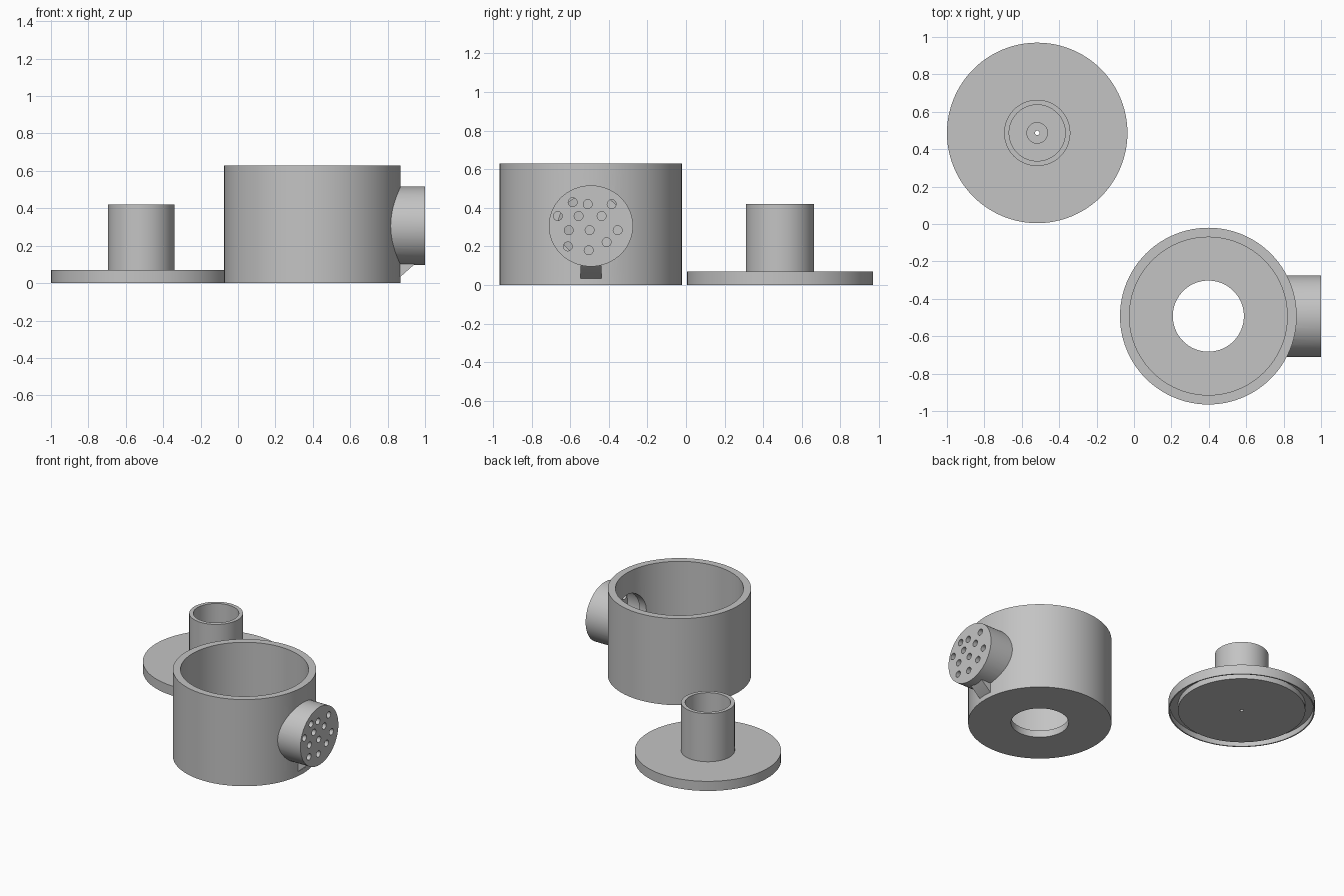
import bpy
import bmesh
import math
from mathutils import Matrix, Vector

if "Cube" in bpy.data.objects:
    bpy.data.objects.remove(bpy.data.objects["Cube"], do_unlink=True)

grey = bpy.data.materials.new("plain grey")
grey.use_nodes = True
grey.diffuse_color = (0.55, 0.55, 0.55, 1)
grey.node_tree.nodes["Principled BSDF"].inputs["Base Color"].default_value = (0.55, 0.55, 0.55, 1)


def add_object(name, bm):
    bmesh.ops.recalc_face_normals(bm, faces=bm.faces)
    mesh = bpy.data.meshes.new(name)
    bm.to_mesh(mesh)
    bm.free()
    mesh.materials.append(grey)
    obj = bpy.data.objects.new(name, mesh)
    bpy.context.collection.objects.link(obj)
    return obj


def revolve(name, profile, centre, steps=96):
    """Turn a closed (radius, height) profile around a vertical axis."""
    bm = bmesh.new()
    verts = [bm.verts.new((r, 0, z)) for r, z in profile]
    edges = [bm.edges.new((a, b)) for a, b in zip(verts, verts[1:] + verts[:1])]
    bmesh.ops.spin(bm, geom=verts + edges, cent=(0, 0, 0), axis=(0, 0, 1),
                   angle=math.tau, steps=steps, use_merge=False)
    bmesh.ops.remove_doubles(bm, verts=bm.verts, dist=0.0001)
    bmesh.ops.translate(bm, verts=bm.verts, vec=(*centre, 0))
    return add_object(name, bm)


def rod(name, x0, x1, y, z, ry, rz, segments=64):
    """Solid oval rod along x."""
    bm = bmesh.new()
    place = (Matrix.Translation(((x0 + x1) / 2, y, z))
             @ Matrix.Diagonal((1, ry, rz, 1)) @ Matrix.Rotation(math.pi / 2, 4, 'Y'))
    bmesh.ops.create_cone(bm, cap_ends=True, segments=segments, radius1=1,
                          radius2=1, depth=x1 - x0, matrix=place)
    return add_object(name, bm)


def cut(target, cutter):
    cutter.hide_render = True
    mod = target.modifiers.new("cut", 'BOOLEAN')
    mod.operation = 'DIFFERENCE'
    mod.solver = 'EXACT'
    mod.object = cutter
    bpy.context.view_layer.objects.active = target
    bpy.ops.object.modifier_apply(modifier=mod.name)
    bpy.data.objects.remove(cutter, do_unlink=True)


CUP = (0.3975, -0.4925)
LID = (-0.5175, 0.487)
AXIS_Z = 0.306
CUP_R = 0.4725

# Cup with a large hole in its floor
cup = revolve("cup", [(0.19, 0), (CUP_R, 0), (CUP_R, 0.63), (0.422, 0.63),
                      (0.422, 0.05), (0.19, 0.05)], CUP)
cut(cup, rod("opening_cutter", 0.6, 1.1, CUP[1], AXIS_Z, 0.17, 0.165))

# Side nozzle: hollow, with a perforated end plate
nozzle = rod("nozzle", 0.6, 1.0, CUP[1], AXIS_Z, 0.218, 0.21)
cut(nozzle, rod("bore_cutter", 0.5, 0.96, CUP[1], AXIS_Z, 0.205, 0.197))
bm = bmesh.new()
bmesh.ops.create_cone(bm, cap_ends=True, segments=96, radius1=CUP_R - 0.004,
                      radius2=CUP_R - 0.004, depth=2,
                      matrix=Matrix.Translation((*CUP, 0)))
cut(nozzle, add_object("cup_cutter", bm))
holes = [(-0.587, 0.429), (-0.509, 0.419), (-0.385, 0.419), (-0.664, 0.357),
         (-0.556, 0.357), (-0.437, 0.357), (-0.607, 0.284), (-0.499, 0.284),
         (-0.354, 0.284), (-0.612, 0.2), (-0.411, 0.222), (-0.504, 0.18)]
for y, z in holes:
    cut(nozzle, rod("hole_cutter", 0.92, 1.05, y, z, 0.023, 0.023, 24))

# Wedge bracket under the nozzle
bm = bmesh.new()
side = [bm.verts.new((x, CUP[1] - 0.055, z))
        for x, z in [(0.85, 0.025), (0.87, 0.035), (0.945, 0.102), (0.85, 0.102)]]
face = bm.faces.new(side)
moved = bmesh.ops.extrude_face_region(bm, geom=[face])["geom"]
bmesh.ops.translate(bm, vec=Vector((0, 0.11, 0)),
                    verts=[v for v in moved if isinstance(v, bmesh.types.BMVert)])
bracket = add_object("nozzle_bracket", bm)

# Lid: disc with a rim groove below, hollow stem above and a stepped pin hole
lid = revolve("lid", [(0.012, 0), (0.42, 0), (0.42, 0.04), (0.474, 0.04), (0.474, 0),
                      (0.4825, 0), (0.4825, 0.07), (0.177, 0.07), (0.177, 0.42),
                      (0.15, 0.42), (0.15, 0.07), (0.055, 0.07), (0.055, 0.04),
                      (0.012, 0.04)], LID)

# Smooth round walls, sharp rims
bpy.ops.object.select_all(action='DESELECT')
for obj in (cup, nozzle, bracket, lid):
    obj.select_set(True)
bpy.context.view_layer.objects.active = cup
bpy.ops.object.shade_smooth_by_angle(angle=math.radians(30))
